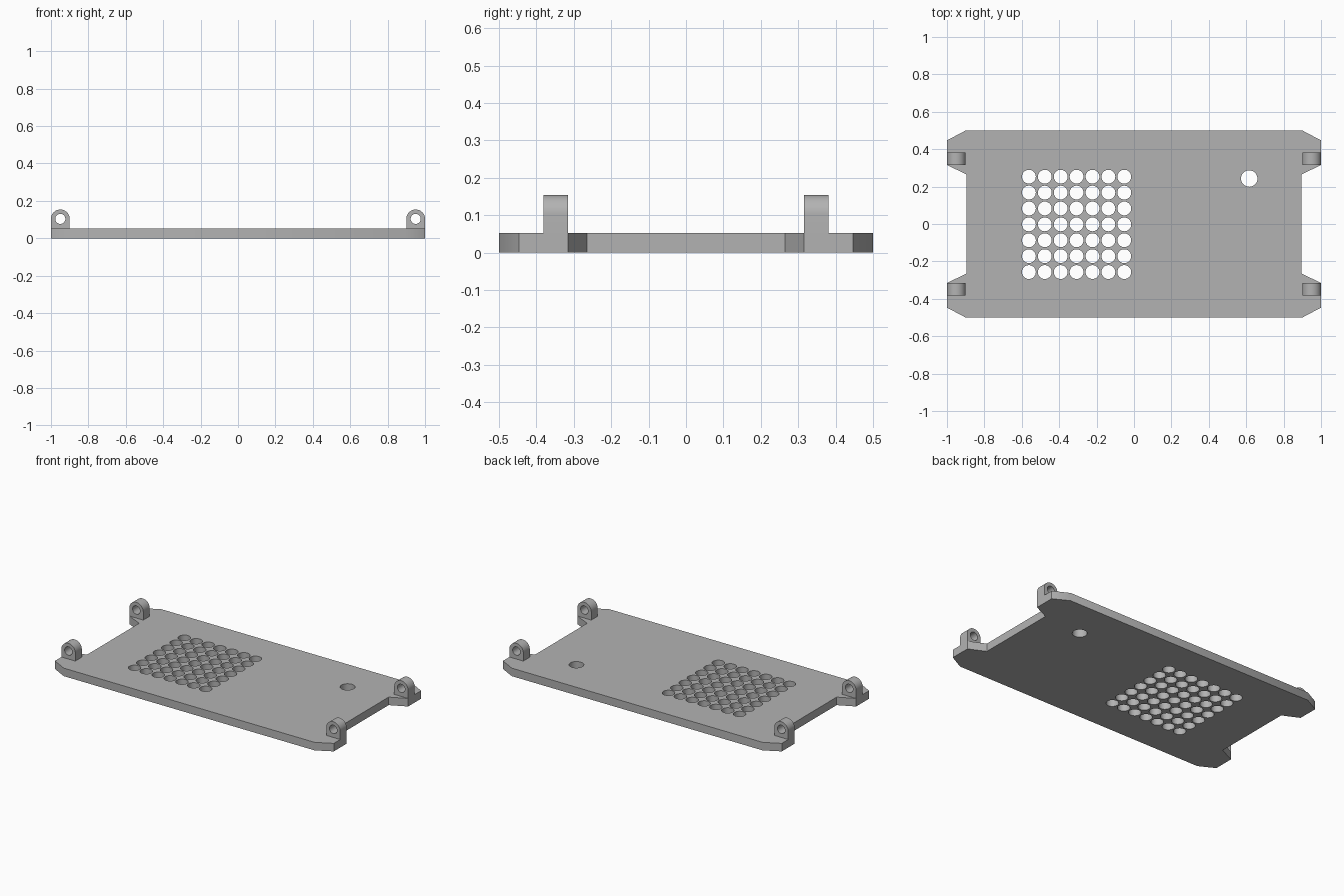
import bpy, bmesh
from math import sin, cos, pi, radians
from mathutils import Matrix

if "Cube" in bpy.data.objects:
    bpy.data.objects.remove(bpy.data.objects["Cube"], do_unlink=True)

THICK = 0.052

grey = bpy.data.materials.new("plain grey")
grey.use_nodes = True
grey.diffuse_color = (0.45, 0.45, 0.45, 1)
grey.node_tree.nodes["Principled BSDF"].inputs["Base Color"].default_value = grey.diffuse_color


def arc(cx, cy, r, start=0, sweep=2 * pi, steps=32, closed=True):
    count = steps if closed else steps + 1
    return [(cx + r * cos(start + sweep * i / steps),
             cy + r * sin(start + sweep * i / steps)) for i in range(count)]


def extruded(name, loops, depth, transform):
    """Filled outline (first loop) with holes (other loops), extruded about its plane."""
    curve = bpy.data.curves.new(name, "CURVE")
    curve.dimensions = "2D"
    curve.fill_mode = "BOTH"
    curve.extrude = depth / 2
    for loop in loops:
        spline = curve.splines.new("POLY")
        spline.points.add(len(loop) - 1)
        for point, (x, y) in zip(spline.points, loop):
            point.co = (x, y, 0, 1)
        spline.use_cyclic_u = True
    temp = bpy.data.objects.new(name + " outline", curve)
    bpy.context.collection.objects.link(temp)
    bpy.context.view_layer.update()
    graph = bpy.context.evaluated_depsgraph_get()
    mesh = bpy.data.meshes.new_from_object(temp.evaluated_get(graph))
    bpy.data.objects.remove(temp, do_unlink=True)
    bpy.data.curves.remove(curve)

    # Weld caps to walls and bake the placement
    bm = bmesh.new()
    bm.from_mesh(mesh)
    bmesh.ops.remove_doubles(bm, verts=bm.verts, dist=0.0001)
    bmesh.ops.transform(bm, matrix=transform, verts=bm.verts)
    bmesh.ops.recalc_face_normals(bm, faces=bm.faces)
    bm.to_mesh(mesh)
    bm.free()
    mesh.materials.clear()
    mesh.materials.append(grey)
    obj = bpy.data.objects.new(name, mesh)
    bpy.context.collection.objects.link(obj)
    bpy.ops.object.select_all(action="DESELECT")
    obj.select_set(True)
    bpy.context.view_layer.objects.active = obj
    bpy.ops.object.shade_smooth_by_angle(angle=radians(30))
    return obj


# Base plate: chamfered corners, notched ends, vent grid and one cable hole
corner = [(1, 0.265 + 0.05), (1, 0.447), (0.9, 0.5)]
quarter = [(0.895, 0.265)] + corner
outline = (quarter + [(-x, y) for x, y in reversed(quarter)]
           + [(-x, -y) for x, y in quarter] + [(x, -y) for x, y in reversed(quarter)])
vents = [arc(-0.562 + 0.085 * i, -0.257 + 0.085 * j, 0.037)
         for i in range(7) for j in range(7)]
cable_hole = arc(0.616, 0.243, 0.044)
extruded("base_plate", [outline, *vents, cable_hole], THICK,
         Matrix.Translation((0, 0, THICK / 2)))

# Hinge lugs: round-topped tabs with a pin hole running front to back
for side, sx in (("left", 1), ("right", -1)):
    for end, sy in (("front", -1), ("back", 1)):
        cx, cz, r = sx * 0.95, 0.104, 0.05
        profile = [(cx - r, THICK - 0.001), (cx + r, THICK - 0.001)]
        profile += arc(cx, cz, r, sweep=pi, steps=24, closed=False)
        pin_hole = arc(cx, cz, 0.027)
        place = Matrix.Translation((0, sy * 0.348, 0)) @ Matrix.Rotation(pi / 2, 4, "X")
        extruded(f"{end}_{side}_lug", [profile, pin_hole], 0.066, place)
